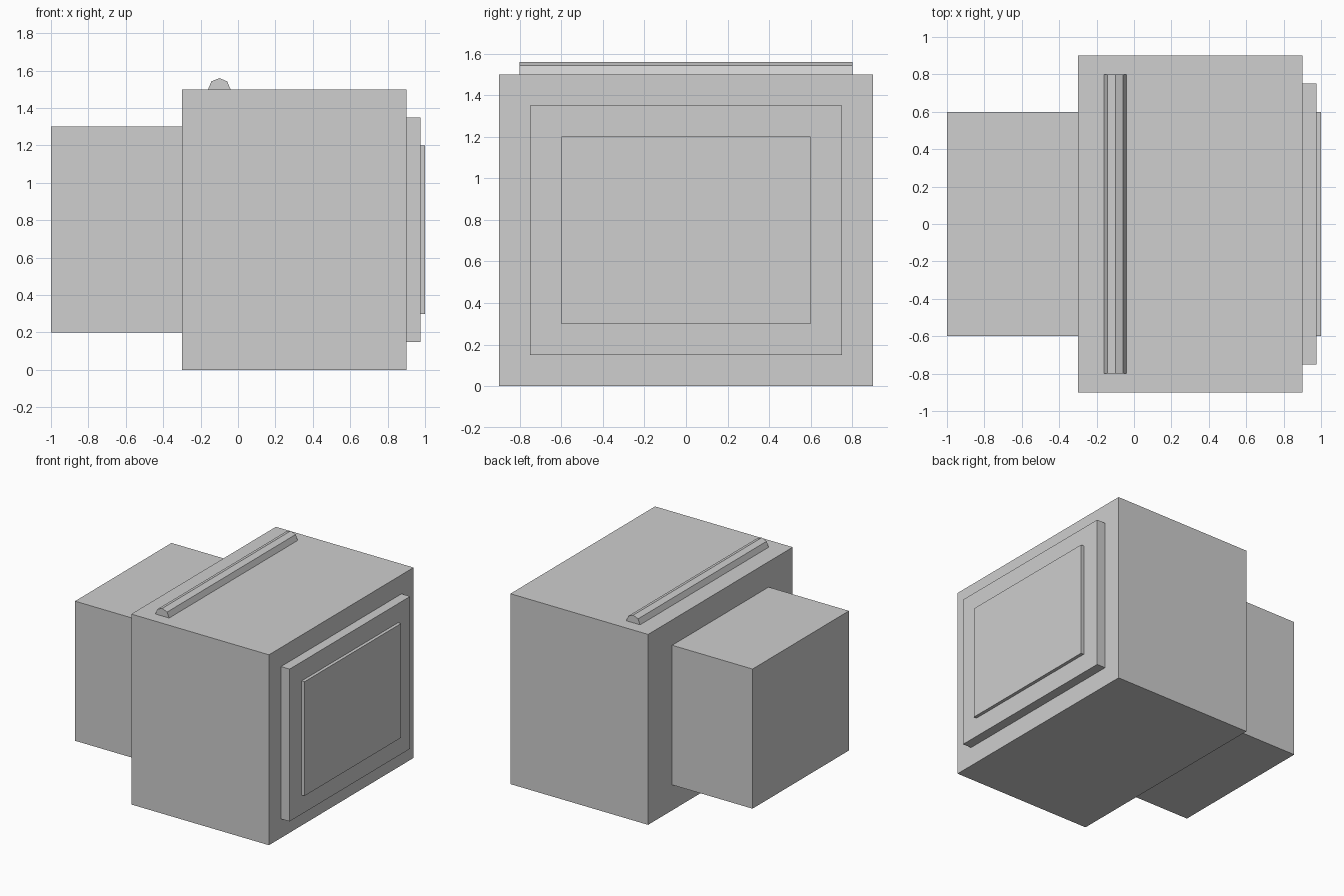
import bpy
import bmesh
from math import radians
from mathutils import Matrix

old = bpy.data.objects.get("Cube")
if old:
    bpy.data.objects.remove(old, do_unlink=True)

# Single plain grey for every part
GREY = (0.62, 0.62, 0.62, 1)
grey = bpy.data.materials.new("light grey")
grey.use_nodes = True
grey.diffuse_color = GREY
shader = next(n for n in grey.node_tree.nodes if n.type == "BSDF_PRINCIPLED")
shader.inputs["Base Color"].default_value = GREY


def finish(name, bm):
    mesh = bpy.data.meshes.new(name)
    bm.to_mesh(mesh)
    bm.free()
    mesh.materials.append(grey)
    obj = bpy.data.objects.new(name, mesh)
    bpy.context.collection.objects.link(obj)
    return obj


def box(name, x, half_y, z):
    """Box spanning the x and z ranges, symmetric in y."""
    bm = bmesh.new()
    size = (x[1] - x[0], 2 * half_y, z[1] - z[0])
    place = Matrix.Translation((sum(x) / 2, 0, sum(z) / 2))
    bmesh.ops.create_cube(bm, size=1, matrix=place @ Matrix.Diagonal((*size, 1)))
    return finish(name, bm)


# Main case, narrower rear housing, then the stepped screen
box("main_case", (-0.3, 0.9), 0.9, (0, 1.5))
box("rear_housing", (-1, -0.3), 0.6, (0.2, 1.3))
box("screen_bezel", (0.9, 0.975), 0.75, (0.15, 1.35))
box("screen", (0.975, 1), 0.6, (0.3, 1.2))

# Eight-sided bar half sunk into the top of the case
bm = bmesh.new()
bmesh.ops.create_cone(
    bm, cap_ends=True, segments=8, radius1=0.06, radius2=0.06, depth=1.6,
    matrix=Matrix.Translation((-0.1, 0, 1.5)) @ Matrix.Rotation(radians(90), 4, "X"))
finish("top_handle", bm)
